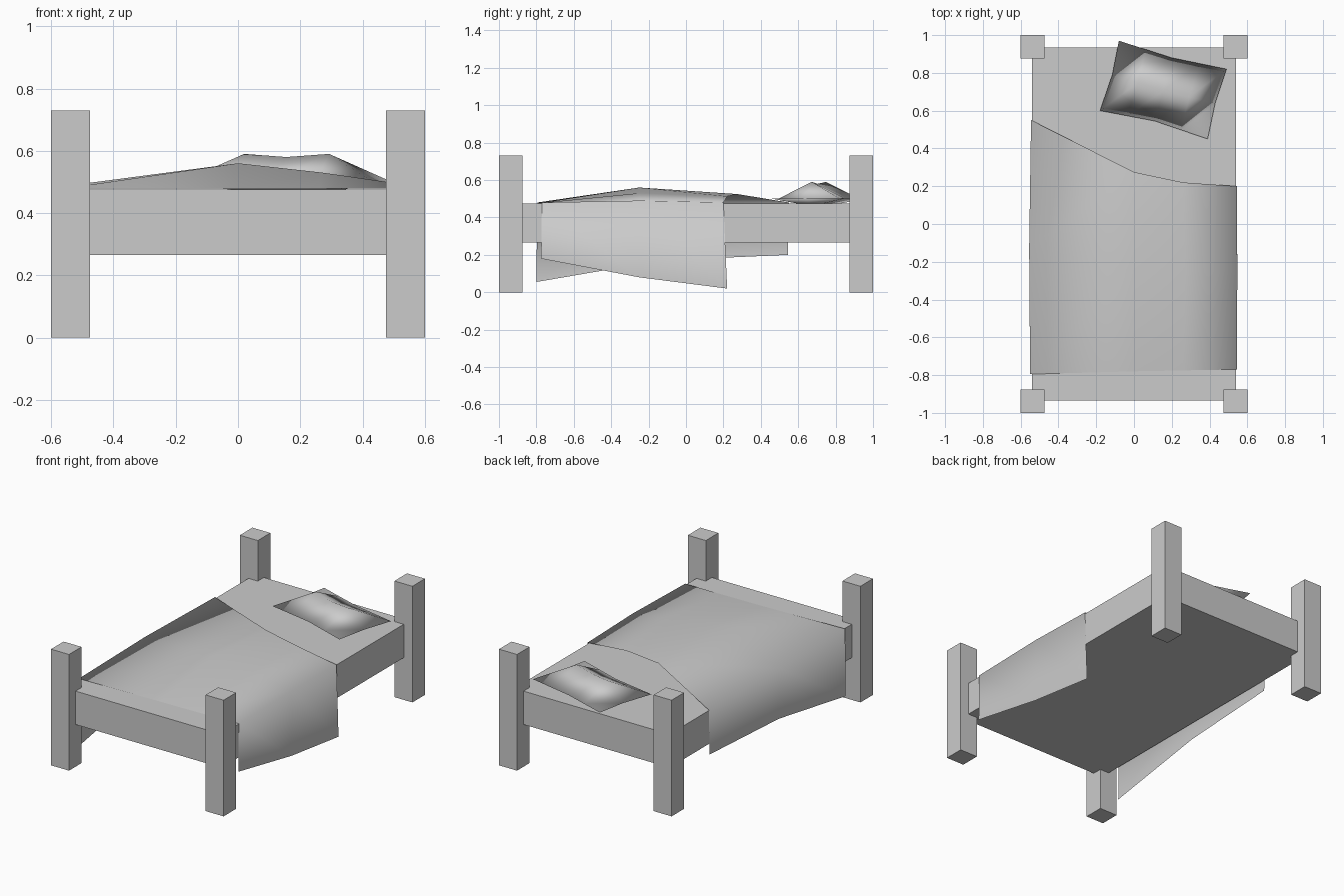
import bpy, bmesh
from mathutils import Vector

cube = bpy.data.objects.get("Cube")
if cube:
    bpy.data.objects.remove(cube, do_unlink=True)

grey = bpy.data.materials.new("plain_grey")
grey.use_nodes = True
grey.diffuse_color = (0.6, 0.6, 0.6, 1)
grey.node_tree.nodes["Principled BSDF"].inputs["Base Color"].default_value = (0.6, 0.6, 0.6, 1)


def finish(name, bm, smooth=False):
    mesh = bpy.data.meshes.new(name)
    bm.to_mesh(mesh)
    bm.free()
    mesh.materials.append(grey)
    for face in mesh.polygons:
        face.use_smooth = smooth
    obj = bpy.data.objects.new(name, mesh)
    bpy.context.collection.objects.link(obj)
    return obj


def box(name, low, high):
    low, high = Vector(low), Vector(high)
    bm = bmesh.new()
    bmesh.ops.create_cube(bm, size=1)
    bmesh.ops.scale(bm, vec=high - low, verts=bm.verts)
    bmesh.ops.translate(bm, vec=(low + high) / 2, verts=bm.verts)
    return finish(name, bm)


def add_sheet(bm, rows, flip=False):
    # Skin neighbouring rows of points with quads
    verts = [[bm.verts.new(p) for p in row] for row in rows]
    for a, b in zip(verts, verts[1:]):
        for i in range(len(a) - 1):
            quad = [a[i], a[i + 1], b[i + 1], b[i]]
            bm.faces.new(quad[::-1] if flip else quad)


# Mattress block and four corner posts
box("mattress", (-0.54, -0.935, 0.265), (0.54, 0.935, 0.475))
for side, sx in (("left", 1), ("right", -1)):
    for end, sy in (("front", -1), ("back", 1)):
        xs = sorted((sx * 0.475, sx * 0.6))
        ys = sorted((sy * 0.875, sy))
        box(f"{end}_{side}_post", (xs[0], ys[0], 0), (xs[1], ys[1], 0.73))

# Blanket: rows from foot to head, each running hem, edge, crown, edge, hem
blanket_rows = [
    [(-0.55, -0.80, 0.055), (-0.55, -0.795, 0.48), (0, -0.78, 0.478),
     (0.26, -0.775, 0.478), (0.545, -0.77, 0.48), (0.545, -0.775, 0.18)],
    [(-0.555, -0.13, 0.17), (-0.555, -0.13, 0.487), (0, -0.25, 0.56),
     (0.27, -0.25, 0.53), (0.547, -0.25, 0.49), (0.547, -0.25, 0.08)],
    [(-0.545, 0.545, 0.20), (-0.545, 0.55, 0.48), (0, 0.275, 0.525),
     (0.26, 0.22, 0.513), (0.545, 0.20, 0.48), (0.545, 0.22, 0.02)],
]
bm = bmesh.new()
add_sheet(bm, blanket_rows)
finish("blanket", bm, smooth=True)

# Pillow: pinched outline, with two soft peaks along the middle row
near = [Vector(p) for p in ((-0.18, 0.60), (0.11, 0.545), (0.39, 0.45))]
middle = [Vector(p) for p in ((-0.115, 0.79), (0.155, 0.705), (0.43, 0.64))]
far = [Vector(p) for p in ((-0.08, 0.97), (0.20, 0.88), (0.49, 0.82))]


def pillow_row(points, heights):
    a, b, c = points
    line = [a, (a + b) / 2, b, (b + c) / 2, c]
    return [(p.x, p.y, h) for p, h in zip(line, heights)]


rim = 0.502
edge = [rim] * 5
bm = bmesh.new()
for flip, peak, dip in ((False, 0.59, 0.58), (True, 0.46, 0.46)):
    crest = [rim, peak, dip, peak, rim]
    add_sheet(bm, [pillow_row(near, edge), pillow_row(middle, crest),
                   pillow_row(far, edge)], flip)
bmesh.ops.remove_doubles(bm, verts=bm.verts, dist=0.0005)
finish("pillow", bm, smooth=True)
